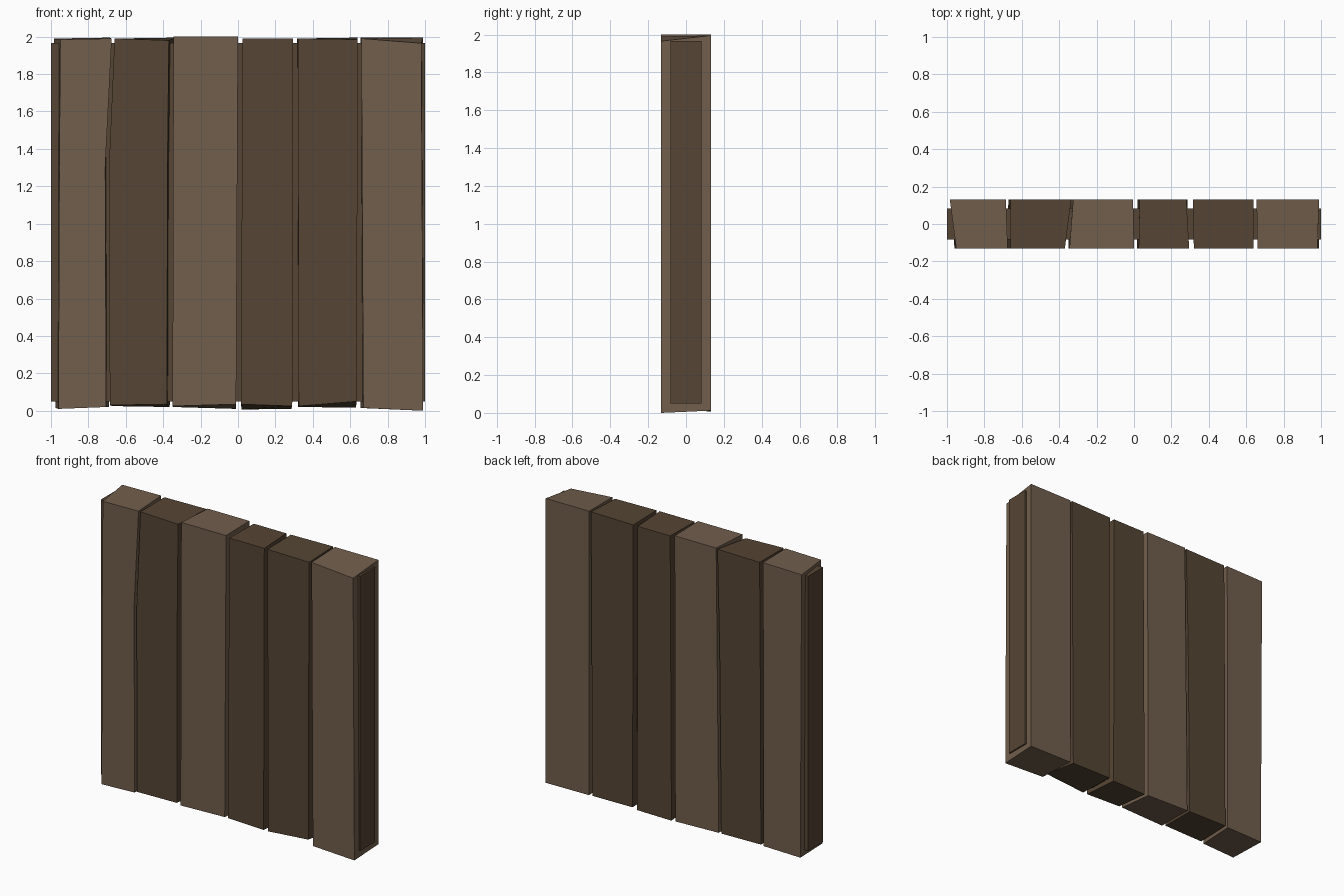
import bpy, bmesh

Y = 0.132


def material(name, rgb):
    m = bpy.data.materials.new(name)
    m.diffuse_color = (*rgb, 1)
    return m


light = material("light_wood", (0.165, 0.112, 0.073))
dark = material("dark_wood", (0.092, 0.060, 0.034))


# Loft four-cornered rings (front-left, front-right, back-right, back-left),
# each given as corner x positions plus corner z positions
def plank(name, mat, rings, y=Y):
    bm = bmesh.new()
    loops = [[bm.verts.new((x, s * y, z)) for x, s, z in zip(xs, (-1, -1, 1, 1), zs)]
             for xs, zs in rings]
    bm.faces.new(loops[0][::-1])
    bm.faces.new(loops[-1])
    for a, b in zip(loops, loops[1:]):
        for i in range(4):
            j = (i + 1) % 4
            bm.faces.new((a[i], a[j], b[j], b[i]))
    bmesh.ops.recalc_face_normals(bm, faces=bm.faces)
    me = bpy.data.meshes.new(name)
    bm.to_mesh(me)
    bm.free()
    me.materials.append(mat)
    ob = bpy.data.objects.new(name, me)
    bpy.context.collection.objects.link(ob)


# Inner board holding the planks together
plank("core_board", dark, [((-1, 1, 1, -1), (0.05,) * 4),
                           ((-1, 1, 1, -1), (1.965,) * 4)], 0.082)

# Outer planks, left to right
plank("plank_1", light, [
    ((-0.96, -0.705, -0.69, -0.975), (0.01, 0.02, 0.02, 0.015)),
    ((-0.955, -0.71, -0.69, -0.98), (1.3,) * 4),
    ((-0.95, -0.675, -0.685, -0.985), (1.985, 1.99, 1.995, 1.99))])
plank("plank_2", dark, [
    ((-0.685, -0.38, -0.365, -0.67), (0.03, 0.035, 0.02, 0.025)),
    ((-0.69, -0.377, -0.352, -0.665), (1.3,) * 4),
    ((-0.66, -0.37, -0.335, -0.66), (1.99, 1.98, 1.995, 1.99))])
plank("plank_3", light, [
    ((-0.35, -0.01, -0.01, -0.345), (0.025, 0.035, 0.01, 0.02)),
    ((-0.345, 0.0, -0.005, -0.325), (2.0,) * 4)])
plank("plank_4", dark, [
    ((0.015, 0.29, 0.285, 0.02), (0.035, 0.025, 0.01, 0.007)),
    ((0.025, 0.295, 0.28, 0.03), (1.99,) * 4)])
plank("plank_5", dark, [
    ((0.325, 0.635, 0.63, 0.32), (0.025, 0.05, 0.017, 0.02)),
    ((0.32, 0.64, 0.64, 0.315), (1.99, 1.985, 1.995, 1.99))])
plank("plank_6", light, [
    ((0.67, 0.99, 0.99, 0.655), (0.015, 0.0, 0.012, 0.015)),
    ((0.66, 0.98, 0.99, 0.655), (1.99, 1.965, 1.995, 1.995))])
